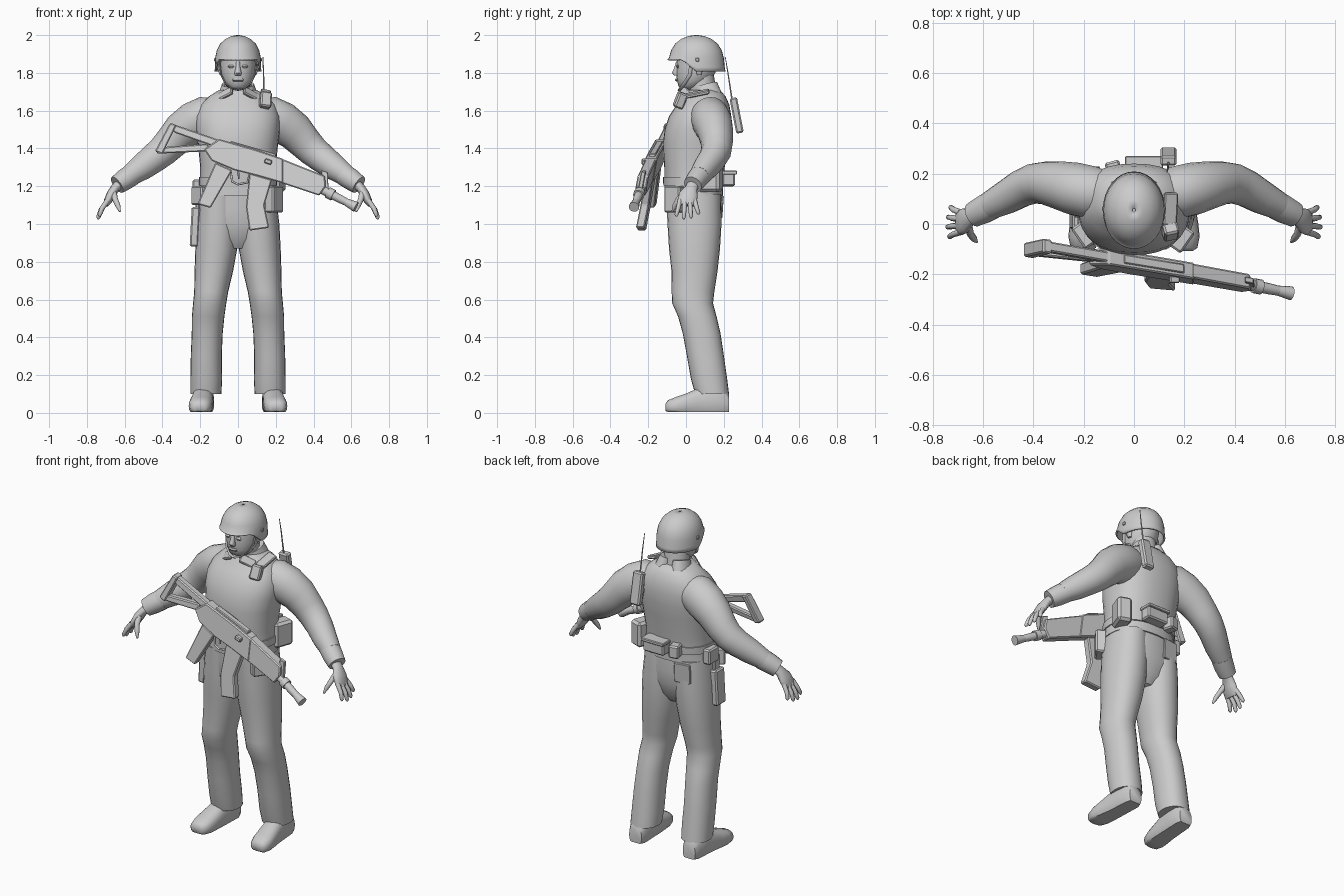
import bpy, bmesh, math
from mathutils import Vector, Euler

mat = bpy.data.materials.new("plain grey")
mat.diffuse_color = (0.6, 0.6, 0.6, 1)
UP, FWD = Vector((0, 0, 1)), Vector((0, 1, 0))


def finish(name, bm, smooth=35):
    bmesh.ops.recalc_face_normals(bm, faces=bm.faces)
    me = bpy.data.meshes.new(name)
    bm.to_mesh(me)
    bm.free()
    me.materials.append(mat)
    ob = bpy.data.objects.new(name, me)
    bpy.context.collection.objects.link(ob)
    bpy.ops.object.select_all(action='DESELECT')
    ob.select_set(True)
    bpy.context.view_layer.objects.active = ob
    if smooth:
        bpy.ops.object.shade_smooth_by_angle(angle=math.radians(smooth))
    return ob


def loft(name, rings, axis=None, n=20, power=1.0, side=1, caps=True, shape=None, smooth=50):
    """Skin elliptical rings (x, y, z, rx, ry); a fixed axis keeps rings parallel."""
    bm = bmesh.new()
    pts = [Vector((r[0] * side, r[1], r[2])) for r in rings]
    loops = []
    for i, r in enumerate(rings):
        t = axis or (pts[min(i + 1, len(pts) - 1)] - pts[max(i - 1, 0)]).normalized()
        ref = UP if abs(t.y) > 0.9 else FWD
        b = (ref - t * ref.dot(t)).normalized()
        a = b.cross(t)
        loop = []
        for k in range(n):
            c, s = math.cos(math.tau * k / n), math.sin(math.tau * k / n)
            c = math.copysign(abs(c) ** power, c)
            s = math.copysign(abs(s) ** power, s)
            co = pts[i] + a * c * r[3] + b * s * r[4]
            loop.append(bm.verts.new(shape(co) if shape else co))
        loops.append(loop)
    for p, q in zip(loops, loops[1:]):
        for k in range(n):
            j = (k + 1) % n
            bm.faces.new((p[k], p[j], q[j], q[k]))
    if caps:
        bm.faces.new(loops[0])
        bm.faces.new(loops[-1])
    return finish(name, bm, smooth)


def box(name, loc, size, rot=(0, 0, 0), bevel=0.008):
    bm = bmesh.new()
    bmesh.ops.create_cube(bm, size=1)
    e = Euler([math.radians(a) for a in rot]).to_matrix()
    for v in bm.verts:
        v.co = Vector([v.co[i] * size[i] for i in range(3)])
    bmesh.ops.bevel(bm, geom=bm.edges[:], offset=bevel, segments=1, affect='EDGES')
    for v in bm.verts:
        v.co = e @ v.co + Vector(loc)
    return finish(name, bm, 0)


def gun_y(x, z):
    """Slanted plane in which the rifle hangs."""
    return -0.40 - 0.113 * x + 0.179 * z


def plate(name, outline, thick, bevel=0.006):
    bm = bmesh.new()
    f = bm.faces.new([bm.verts.new((x, gun_y(x, z) - thick / 2, z)) for x, z in outline])
    ext = bmesh.ops.extrude_face_region(bm, geom=[f])["geom"]
    bmesh.ops.translate(bm, vec=(0, thick, 0), verts=[v for v in ext if isinstance(v, bmesh.types.BMVert)])
    bmesh.ops.bevel(bm, geom=bm.edges[:], offset=bevel, segments=1, affect='EDGES')
    return finish(name, bm, 0)


def gun_tube(name, path):
    return loft(name, [(x, gun_y(x, z), z, r, r) for x, z, r in path], n=12)


# Jacket, trousers seat, belt
loft("jacket", [(0, .04, 1.15, .207, .155), (0, .04, 1.20, .2, .155), (0, .045, 1.30, .2, .16),
     (0, .052, 1.42, .212, .175), (0, .062, 1.50, .222, .175), (0, .075, 1.57, .222, .165),
     (0, .09, 1.63, .20, .14), (0, .10, 1.675, .155, .11), (0, .095, 1.71, .10, .085)],
     UP, n=32, power=.85)
loft("trouser_seat", [(0, .04, 1.19, .195, .145), (0, .045, 1.08, .208, .145), (0, .045, 1.0, .21, .138),
     (0, .045, .92, .15, .115), (0, .045, .87, .07, .08)], UP, n=28, power=.9)
loft("belt", [(0, .042, 1.205, .207, .162), (0, .042, 1.25, .207, .164)], UP, n=32, power=.85)

# Head, face and helmet
loft("neck", [(0, .095, 1.64, .075, .075), (0, .075, 1.80, .07, .07)])
loft("head", [(0, .015, 1.713, .035, .035), (0, .025, 1.728, .06, .065), (0, .04, 1.76, .08, .088),
     (0, .052, 1.80, .09, .103), (0, .058, 1.84, .094, .108), (0, .06, 1.92, .09, .105)], UP, n=24)
loft("nose", [(0, -.05, 1.785, .016, .012), (0, -.055, 1.80, .019, .02), (0, -.048, 1.83, .012, .014),
     (0, -.045, 1.86, .01, .008)], UP, n=10)
loft("lips", [(0, -.046, 1.755, .025, .006), (0, -.05, 1.763, .03, .01), (0, -.05, 1.771, .025, .006)], UP, n=10)


def brow(co):
    # raise the rim over the face
    k = max(0, min(1, (.05 - co.y) / .07))
    if co.z < 1.875:
        co.z += (1.872 + (co.z - 1.81) * .2 - co.z) * k
    return co


shell = loft("helmet", [(0, .055, 1.808, .124, .154), (0, .055, 1.83, .122, .150), (0, .055, 1.88, .121, .145),
     (0, .055, 1.92, .112, .134), (0, .055, 1.955, .094, .112), (0, .055, 1.98, .066, .08),
     (0, .055, 1.995, .034, .042), (0, .055, 2.0, .006, .008)], UP, n=32, caps=False, shape=brow)
sol = shell.modifiers.new("rim thickness", 'SOLIDIFY')
sol.thickness = .01
sol.offset = -1 if shell.data.polygons[0].normal.dot(shell.data.polygons[0].center - Vector((0, .055, 1.85))) > 0 else 1

for s in (-1, 1):
    w = "left_" if s > 0 else "right_"
    loft(w + "ear", [(.088, .07, 1.79, .01, .012), (.096, .07, 1.82, .012, .022), (.094, .07, 1.85, .01, .018)],
         UP, n=10, side=s)
    loft(w + "eye", [(.036, -.043, 1.825, .01, .005), (.036, -.046, 1.834, .018, .007),
         (.036, -.043, 1.843, .01, .005)], UP, n=10, side=s)
    loft(w + "chin_strap", [(.098, .03, 1.86, .004, .01), (.09, .02, 1.79, .004, .01),
         (.066, -.01, 1.742, .004, .01), (.03, -.03, 1.715, .004, .01), (0, -.035, 1.708, .004, .01)],
         n=8, side=s)
    box(w + "helmet_rivet", (s * .121, .06, 1.87), (.012, .02, .02), bevel=.004)
    # collar flap
    box(w + "collar_flap", (s * .065, -.0, 1.69), (.09, .02, .05), (-38, s * 25, s * 28), .006)
    loft(w + "collar", [(.055, .12, 1.68, .05, .07), (.045, .105, 1.735, .04, .062)], n=16, side=s)

    # Sleeve and cuff
    loft(w + "sleeve", [(.10, .115, 1.575, .09, .09), (.17, .125, 1.565, .112, .105), (.235, .14, 1.535, .112, .105),
         (.30, .155, 1.49, .102, .095), (.355, .163, 1.43, .09, .085), (.40, .16, 1.385, .083, .08),
         (.45, .14, 1.345, .077, .074), (.51, .105, 1.30, .07, .067), (.575, .072, 1.255, .056, .056)], side=s)
    loft(w + "cuff", [(.56, .079, 1.262, .058, .058), (.60, .056, 1.235, .057, .056),
         (.64, .036, 1.207, .050, .050)], n=16, side=s)

    # Hand
    loft(w + "palm", [(.615, .045, 1.22, .028, .032), (.65, .028, 1.19, .024, .033), (.672, .014, 1.155, .025, .05),
         (.69, .006, 1.12, .021, .052), (.70, .004, 1.10, .014, .046)], n=14, side=s)
    for i, (dy, ln) in enumerate([(-.038, .085), (-.012, .1), (.014, .095), (.04, .075)]):
        y, e = .006 + dy, .006 + dy * 1.5
        loft(f"{w}finger_{i}", [(.69, y, 1.125, .014, .013), (.69 + ln * .35, (y + e) / 2, 1.125 - ln * .5, .013, .012),
             (.69 + ln * .5, e, 1.125 - ln * .9, .011, .010), (.69 + ln * .52, e, 1.125 - ln, .004, .004)], n=8, side=s)
    loft(w + "thumb", [(.66, -.005, 1.165, .018, .02), (.65, -.04, 1.13, .015, .015),
         (.635, -.06, 1.095, .013, .013), (.625, -.072, 1.065, .005, .005)], n=8, side=s)

    # Trouser leg
    loft(w + "trouser_leg", [(.10, .04, 1.16, .10, .145), (.107, .045, 1.0, .112, .143), (.115, .045, .87, .111, .135),
         (.128, .045, .75, .102, .122), (.142, .037, .64, .09, .113), (.15, .035, .58, .088, .108),
         (.158, .06, .51, .086, .102), (.163, .083, .42, .082, .10), (.168, .103, .30, .082, .098),
         (.168, .122, .18, .084, .096), (.17, .138, .10, .082, .09)], UP, n=24, side=s, power=.92)

    # Boot with a flat sole
    def sole(co):
        co.z = max(co.z, .004)
        return co
    loft(w + "boot", [(.203, -.108, .03, .03, .02), (.202, -.095, .032, .05, .036), (.199, -.05, .036, .062, .05),
         (.194, 0, .045, .062, .058), (.188, .06, .055, .058, .075), (.184, .13, .06, .056, .09),
         (.18, .20, .055, .054, .085), (.18, .228, .045, .042, .055)], FWD, n=18, side=s, power=.8, shape=sole)

# Radio gear
box("back_radio", (.137, .268, 1.575), (.065, .04, .19), (11, 0, 0))
loft("antenna", [(.137, .245, 1.65, .005, .005), (.135, .222, 1.80, .0035, .0035), (.132, .208, 1.885, .002, .002)], n=6)
box("shoulder_radio", (.145, -.03, 1.655), (.06, .05, .085), (-20, 8, 12))
box("shoulder_strap", (.145, .06, 1.69), (.055, .13, .02), (12, 12, 0), .005)

# Belt gear
box("back_plate_pouch", (.04, .225, 1.24), (.14, .07, .08))
box("back_plate_flap", (.04, .23, 1.272), (.15, .082, .02), bevel=.004)
box("small_back_pouch", (-.08, .215, 1.235), (.06, .07, .075), (0, 0, 15))
box("canteen_pouch", (.195, .13, 1.245), (.085, .12, .15), (0, 0, -20), .014)
box("left_front_pouch", (.19, -.06, 1.13), (.06, .10, .14), (0, 0, -35))
box("right_front_pouch", (-.20, -.045, 1.15), (.055, .10, .10), (0, 0, 35))
box("right_hip_pouch", (-.215, .07, 1.19), (.05, .09, .09))
box("rear_pocket", (-.105, .183, 1.09), (.10, .014, .12), (-4, 0, 8), .004)
box("thigh_holster", (-.228, .02, .985), (.045, .085, .21), (0, 3, 0))
box("holster_strap", (-.215, .02, 1.12), (.02, .05, .10), bevel=.004)

# Rifle: folding stock, receiver, grip, magazine
plate("stock_butt", [(-.36, 1.535), (-.325, 1.525), (-.40, 1.37), (-.44, 1.385)], .055)
plate("stock_top_bar", [(-.36, 1.535), (-.10, 1.445), (-.10, 1.40), (-.34, 1.485)], .04)
plate("stock_lower_bar", [(-.43, 1.405), (-.16, 1.425), (-.15, 1.385), (-.43, 1.372)], .04)
plate("receiver", [(-.18, 1.395), (-.10, 1.45), (.09, 1.395), (.24, 1.345), (.24, 1.215), (.10, 1.255),
      (-.02, 1.285), (-.14, 1.335)], .065)
plate("hand_guard", [(.22, 1.35), (.46, 1.255), (.465, 1.20), (.43, 1.15), (.22, 1.22)], .058)
plate("top_rail", [(-.04, 1.44), (.20, 1.372), (.20, 1.35), (-.04, 1.41)], .035, .004)
plate("pistol_grip", [(-.12, 1.325), (-.03, 1.285), (-.145, 1.085), (-.215, 1.105)], .045)
plate("magazine", [(.06, 1.27), (.18, 1.235), (.14, 1.10), (.165, .98), (.06, .965), (.042, 1.09)], .045)
gun_tube("trigger_guard", [(-.04, 1.28, .006), (-.03, 1.225, .006), (.0, 1.21, .006), (.05, 1.22, .006), (.06, 1.26, .006)])
gun_tube("trigger", [(.0, 1.28, .006), (.005, 1.24, .004)])
gun_tube("barrel", [(.42, 1.195, .024), (.54, 1.133, .022), (.60, 1.103, .018)])
gun_tube("barrel_collar", [(.475, 1.167, .03), (.505, 1.152, .03)])
gun_tube("muzzle", [(.56, 1.123, .018), (.585, 1.11, .022), (.625, 1.09, .028)])
plate("front_sight", [(.44, 1.285), (.475, 1.275), (.48, 1.17), (.45, 1.18)], .022, .003)
box("charging_handle", (.16, gun_y(.16, 1.33) - .04, 1.33), (.04, .03, .025), (0, 18, 0), .005)
